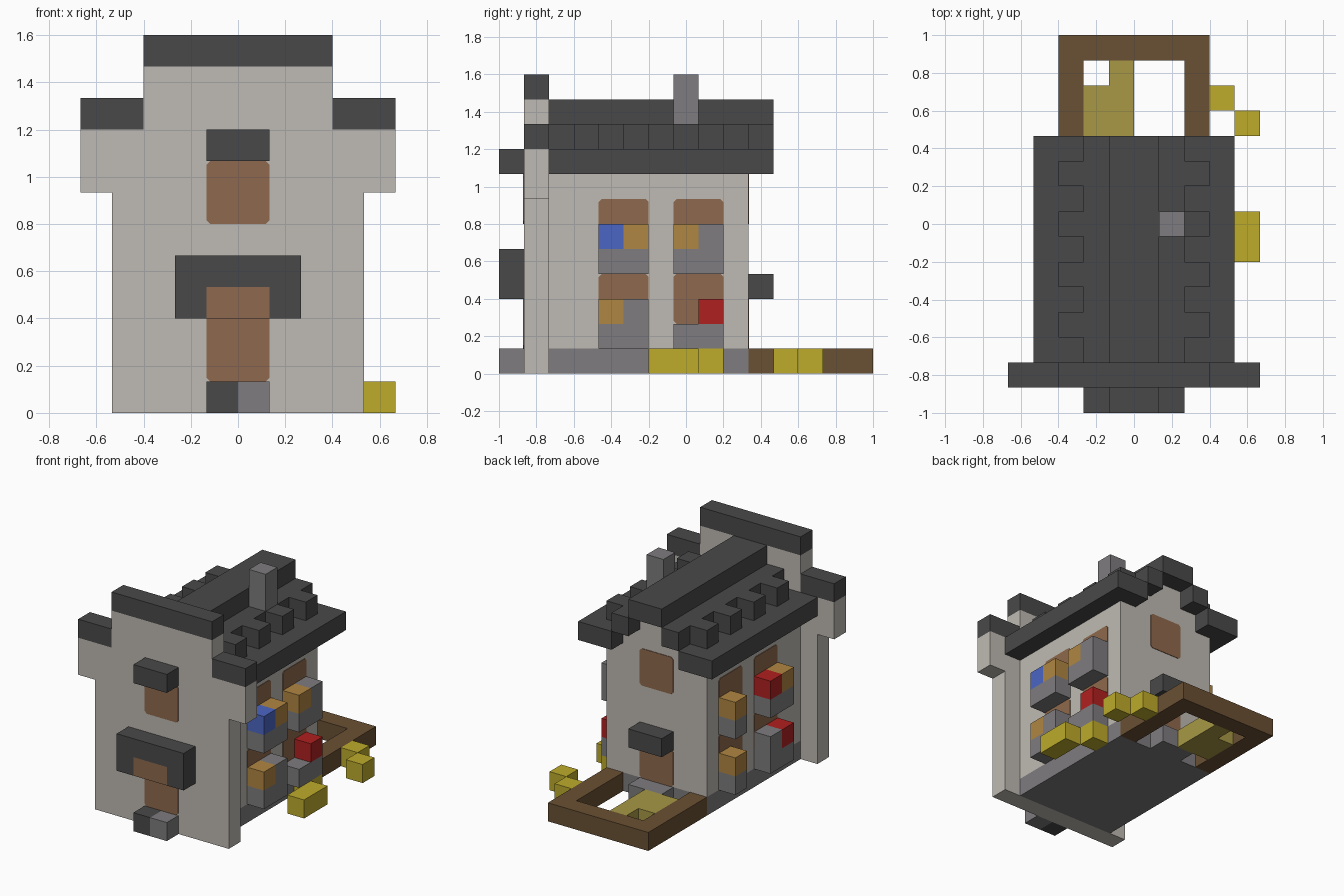
import bpy, bmesh

cube = bpy.data.objects.get("Cube")
if cube:
    bpy.data.objects.remove(cube, do_unlink=True)

U = 2 / 15  # one block


def material(name, code):
    rgb = [int(code[i:i + 2], 16) / 255 for i in (0, 2, 4)]
    lin = [c / 12.92 if c < 0.04045 else ((c + 0.055) / 1.055) ** 2.4 for c in rgb]
    m = bpy.data.materials.new(name)
    m.use_nodes = True
    m.diffuse_color = (*lin, 1)
    m.node_tree.nodes["Principled BSDF"].inputs["Base Color"].default_value = (*lin, 1)
    return m


plaster = material("pale_plaster", "bfbab3")
slate = material("dark_slate", "494949")
stone = material("grey_stone", "7e7c7e")
glass = material("brown_window", "8f694d")
timber = material("dark_timber", "6a5033")
yellow = material("yellow", "bdab2b")
olive = material("olive", "a89845")
orange = material("orange", "b08642")
blue = material("blue", "4c66c4")
red = material("red", "b02020")


def finish(name, bm, mat):
    bmesh.ops.recalc_face_normals(bm, faces=bm.faces)
    me = bpy.data.meshes.new(name)
    bm.to_mesh(me)
    bm.free()
    me.materials.append(mat)
    ob = bpy.data.objects.new(name, me)
    bpy.context.collection.objects.link(ob)
    return ob


def box(name, mat, x, y, z):
    """Box from (low, high) ranges counted in blocks, y from the front."""
    bm = bmesh.new()
    bmesh.ops.create_cube(bm, size=1)
    for v in bm.verts:
        v.co = [(r[0] if c < 0 else r[1]) * U for c, r in zip(v.co, (x, y, z))]
        v.co.y -= 1
    return finish(name, bm, mat)


def slab(name, mat, half, y):
    """Symmetrical (x, z) half outline extruded along y."""
    bm = bmesh.new()
    outline = half + [(-a, b) for a, b in reversed(half)]
    face = bm.faces.new([bm.verts.new((a * U, y[0] * U - 1, b * U)) for a, b in outline])
    ext = bmesh.ops.extrude_face_region(bm, geom=[face])
    for v in ext["geom"]:
        if isinstance(v, bmesh.types.BMVert):
            v.co.y = y[1] * U - 1
    return finish(name, bm, mat)


def mirrored(name, mat, x, y, z):
    box(name + "_left", mat, x, y, z)
    box(name + "_right", mat, (-x[1], -x[0]), y, z)


def pane(name, axis, at, c, z):
    """Thin window plate, two blocks wide, with clipped corners."""
    t, r = 0.03, 0.12
    bm = bmesh.new()
    pts = []
    for a, b, sa, sb in ((c - 1, z[0], 1, 1), (c + 1, z[0], -1, 1),
                         (c + 1, z[1], -1, -1), (c - 1, z[1], 1, -1)):
        pair = [(a, b + sb * r), (a + sa * r, b)]
        pts += pair if sa == sb else pair[::-1]
    def place(p, d):
        q = (d, p[0], p[1]) if axis == "x" else (p[0], d, p[1])
        return (q[0] * U, q[1] * U - 1, q[2] * U)
    rings = [[bm.verts.new(place(p, at + s)) for p in pts] for s in (-t, t)]
    for ring in rings:
        bm.faces.new(ring)
    n = len(pts)
    for i in range(n):
        j = (i + 1) % n
        bm.faces.new((rings[0][i], rings[0][j], rings[1][j], rings[1][i]))
    finish(name, bm, glass)


# House body with stepped gable
box("floor_base", stone, (-3, 3), (2, 10), (0, 1))
slab("house_walls", plaster,
     [(3, 1), (3, 8), (2, 8), (2, 9), (1, 9), (1, 10)], (2, 10))

# Stepped front facade with dark copings
slab("front_facade", plaster, [(4, 0), (4, 7), (5, 7), (5, 9), (3, 9), (3, 11)], (1, 2))
box("facade_coping", slate, (-3, 3), (1, 2), (11, 12))
mirrored("shoulder_coping", slate, (3, 5), (1, 2), (9, 10))

# Roof tiers, teeth and chimney
mirrored("roof_eave", slate, (2, 4), (2, 11), (8, 9))
mirrored("roof_middle", slate, (1, 2), (2, 11), (9, 10))
box("roof_ridge", slate, (-1, 1), (2, 11), (10, 11))
for y in range(3, 11, 2):
    mirrored("roof_tooth", slate, (2, 3), (y, y + 1), (9, 10))
box("chimney", stone, (1, 2), (7, 8), (10, 12))

# Front entrance
mirrored("porch_side", slate, (1, 2), (0, 1), (3, 5))
box("porch_top", slate, (-1, 1), (0, 1), (4, 5))
box("door_head", glass, (-1, 1), (0, 1), (3, 4))
box("upper_awning", slate, (-1, 1), (0, 1), (8, 9))
box("front_step_dark", slate, (-1, 0), (0, 1), (0, 1))
box("front_step_grey", stone, (0, 1), (0, 1), (0, 1))
pane("front_door", "y", 1, 0, (1, 4))
pane("front_window", "y", 1, 0, (6, 8))

# Back entrance
box("back_awning", slate, (-1, 1), (10, 11), (3, 4))
box("back_step", stone, (-1, 1), (10, 11), (0, 1))
pane("back_door", "y", 10, 0, (1, 3))
pane("back_window", "y", 10, 0, (6, 8))

# Side windows
for side in (-3, 3):
    for c in (5, 8):
        pane("side_window_upper", "x", side, c, (5, 7))
        pane("side_window_lower", "x", side, c, (2, 4))

# Window boxes: side, first block, length, base height, plants
right, left = (3, 4), (-4, -3)
boxes = [
    (right, 4, 2, 4, (blue, orange)),
    (right, 7, 2, 4, (orange, stone)),
    (right, 4, 2, 1, (orange, stone)),
    (right, 7, 2, 1, (None, red)),
    (left, 4, 2, 4, (orange, red)),
    (left, 8, 1, 4, (orange,)),
    (left, 4, 2, 1, (red, stone)),
    (left, 8, 1, 1, (orange,)),
]
for x, y, n, z, plants in boxes:
    box("window_box", stone, x, (y, y + n), (z, z + 1))
    for i, mat in enumerate(plants):
        if mat:
            box("window_plant", mat, x, (y + i, y + i + 1), (z + 1, z + 2))

# Back yard frame and bed
mirrored("yard_side", timber, (2, 3), (10, 14), (0, 1))
box("yard_back", timber, (-3, 3), (14, 15), (0, 1))
box("yard_bed", olive, (-2, 0), (11, 13), (0, 1))
box("yard_bed_end", olive, (-1, 0), (13, 14), (0, 1))

# Yellow hay blocks beside the house
box("hay_long", yellow, (4, 5), (6, 8), (0, 1))
for x, y in ((3, 8), (4, 11), (3, 12)):
    box("hay_block", yellow, (x, x + 1), (y, y + 1), (0, 1))
